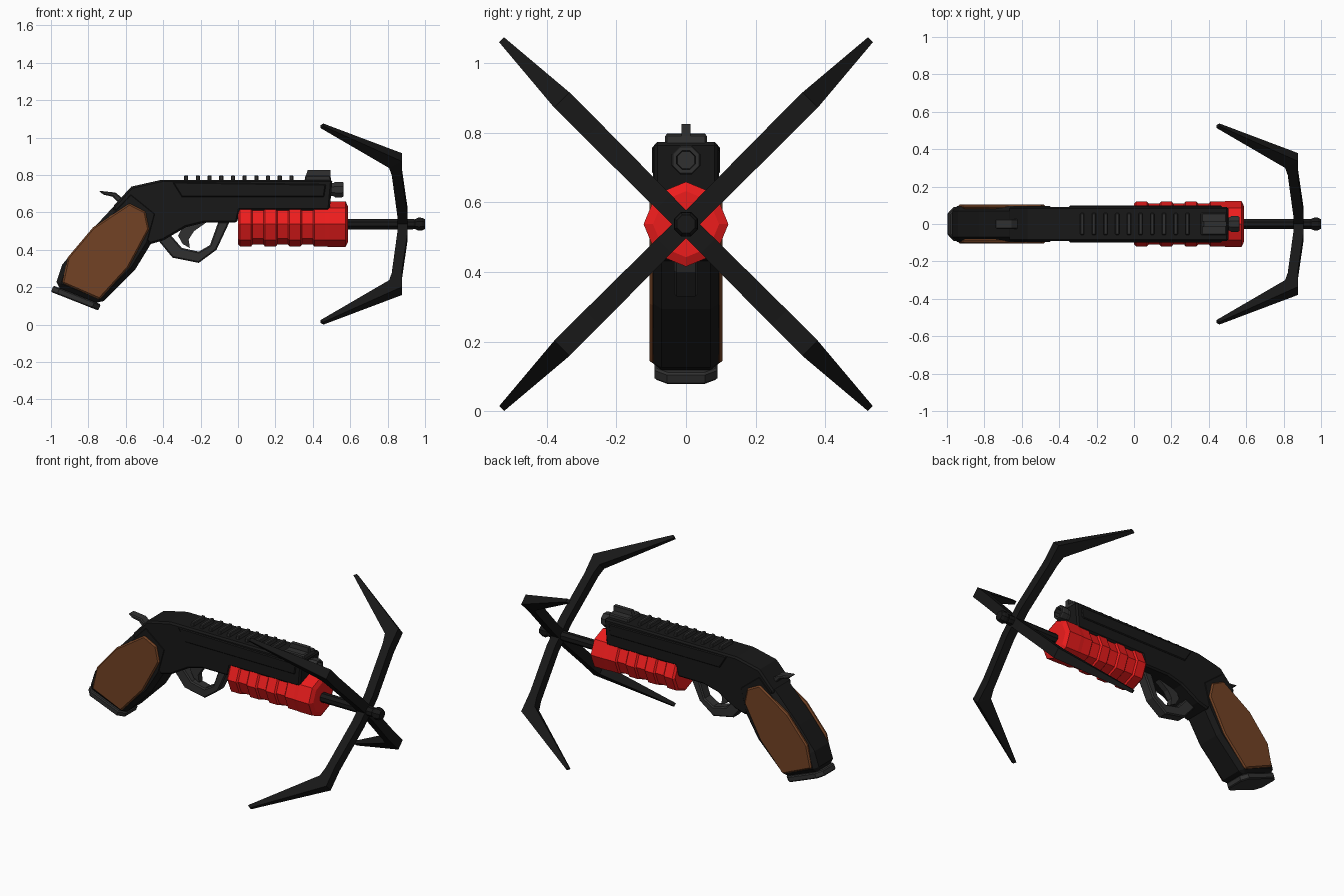
import bpy, bmesh
from math import sin, cos, pi, radians
from mathutils import Matrix

if "Cube" in bpy.data.objects:
    bpy.data.objects.remove(bpy.data.objects["Cube"])

AXIS_Z = 0.5375  # height of the grapple rod


def material(name, r, g, b):
    m = bpy.data.materials.new(name)
    m.diffuse_color = (r, g, b, 1)
    m.use_nodes = True
    m.node_tree.nodes["Principled BSDF"].inputs["Base Color"].default_value = m.diffuse_color
    return m


BLACK = material("black", 0.009, 0.009, 0.009)
GREY = material("dark_grey", 0.03, 0.03, 0.03)
RED = material("red", 0.85, 0.012, 0.012)
WOOD = material("wood", 0.17, 0.055, 0.018)


def finish(name, bm, mat, bevel=0, limit=60):
    bmesh.ops.recalc_face_normals(bm, faces=bm.faces)
    me = bpy.data.meshes.new(name)
    bm.to_mesh(me)
    bm.free()
    ob = bpy.data.objects.new(name, me)
    bpy.context.collection.objects.link(ob)
    me.materials.append(mat)
    if bevel:
        mod = ob.modifiers.new("chamfer", 'BEVEL')
        mod.width, mod.segments = bevel, 1
        mod.limit_method, mod.angle_limit = 'ANGLE', radians(limit)
    return ob


def skin(bm, rings):
    """Bridge equal-sized point rings and cap both ends."""
    vs = [[bm.verts.new(p) for p in ring] for ring in rings]
    n = len(vs[0])
    for a, b in zip(vs, vs[1:]):
        for i in range(n):
            j = (i + 1) % n
            bm.faces.new((a[i], a[j], b[j], b[i]))
    bm.faces.new(vs[0])
    bm.faces.new(vs[-1])


def prism(name, pts, y0, y1, mat, bevel=0, limit=60):
    """Extrude an XZ side profile from y0 to y1."""
    bm = bmesh.new()
    skin(bm, [[(x, y, z) for x, z in pts] for y in (y0, y1)])
    return finish(name, bm, mat, bevel, limit)


def lathe(name, profile, z, mat, phase=0.0, n=8):
    """Faceted turning around an X-parallel axis, profile of (x, radius)."""
    bm = bmesh.new()
    skin(bm, [[(x, r * cos(phase + 2 * pi * i / n), z + r * sin(phase + 2 * pi * i / n))
               for i in range(n)] for x, r in profile])
    return finish(name, bm, mat)


# Receiver and grip
prism("receiver", [(-.41, .774), (.505, .774), (.49, .61), (.01, .61), (-.005, .545), (-.18, .545),
                   (-.28, .52), (-.40, .45), (-.47, .43), (-.66, .60), (-.67, .63), (-.57, .738)],
      -.092, .092, BLACK, .01)
prism("grip", [(-.575, .725), (-.67, .626), (-.83, .455), (-.94, .32), (-.978, .205), (-.735, .108),
               (-.55, .294), (-.465, .433), (-.42, .60)], -.095, .095, BLACK, .025)

# Side panels and wooden grip scales, mirrored
plate = [(-.35, .762), (.47, .75), (.46, .682), (-.30, .682)]
scale = [(-.58, .648), (-.495, .604), (-.475, .51), (-.585, .305), (-.74, .135), (-.94, .222),
         (-.91, .36), (-.775, .52)]
for side, s in (("left", 1), ("right", -1)):
    prism("side_panel_" + side, plate, s * .085, s * .098, BLACK, .005)
    prism("grip_scale_" + side, scale, s * .08, s * .105, WOOD, .008)

# Grip end cap: chamfered plate tilted to the grip angle
bm = bmesh.new()
outline = [(-.136, -.055), (-.10, -.09), (.10, -.09), (.136, -.055),
           (.136, .055), (.10, .09), (-.10, .09), (-.136, .055)]
skin(bm, [[(x, y, z) for x, y in outline] for z in (-.018, .018)])
bm.transform(Matrix.Translation((-.867, 0, .142)) @ Matrix.Rotation(radians(21.5), 4, 'Y'))
finish("grip_cap", bm, GREY, .006)

# Trigger guard, trigger and hammer
prism("trigger_guard", [(-.43, .455), (-.35, .358), (-.21, .33), (-.115, .40), (-.045, .55),
                        (-.105, .55), (-.15, .425), (-.21, .39), (-.30, .41), (-.37, .49)],
      -.034, .034, GREY, .007, 80)
prism("trigger", [(-.28, .56), (-.15, .56), (-.235, .50), (-.264, .455), (-.257, .41),
                  (-.295, .43), (-.32, .475)], -.018, .018, GREY)
prism("hammer", [(-.745, .716), (-.655, .706), (-.58, .645), (-.63, .64), (-.67, .684),
                 (-.72, .695)], -.028, .028, GREY, .006)

# Top rail ribs and front sight
for i in range(10):
    x = -.277 + i * .0625
    prism(f"rail_rib_{i + 1}", [(x - .011, .765), (x + .011, .765), (x + .011, .798),
                                (x - .011, .798)], -.058, .058, GREY, .004)
prism("sight_base", [(.355, .765), (.498, .765), (.495, .797), (.36, .797)], -.06, .06, GREY, .006)
prism("sight_blade", [(.36, .79), (.495, .79), (.495, .826), (.373, .826)], -.013, .013, GREY)

# Hollow octagonal muzzle
lathe("muzzle", [(.49, .038), (.51, .038), (.52, .045), (.555, .045), (.563, .041), (.563, .029),
                 (.505, .027)], .722, GREY, pi / 8)

# Red ribbed forend
ribs = [(0, .108)]
for i in range(7):
    r = .12 if i % 2 == 0 else .11
    ribs += [(.012 + i * .066, r), (.07 + i * .066, r)]
ribs += [(.49, .122), (.575, .122), (.588, .095), (.588, .06)]
lathe("forend", ribs, AXIS_Z, RED)

# Grapple rod with flared tip and hub
lathe("grapple_rod", [(.57, .03), (.935, .03), (.945, .028), (.965, .038), (.985, .036), (1.0, .028)],
      AXIS_Z, BLACK, pi / 8)

# Four hooked limbs: stations of (outer r, outer x, inner r, inner x, half width)
stations = [(0, .907, 0, .852, .028), (.09, .907, .09, .852, .029), (.38, .877, .40, .822, .031),
            (.505, .877, .455, .808, .031), (.75, .457, .737, .44, .01)]
for k in range(4):
    bm = bmesh.new()
    skin(bm, [[(xo, -w, ro), (xo, w, ro), (xi, w, ri), (xi, -w, ri)]
              for ro, xo, ri, xi, w in stations])
    bm.transform(Matrix.Translation((0, 0, AXIS_Z)) @ Matrix.Rotation(pi / 4 + k * pi / 2, 4, 'X'))
    finish(f"grapple_limb_{k + 1}", bm, BLACK)
